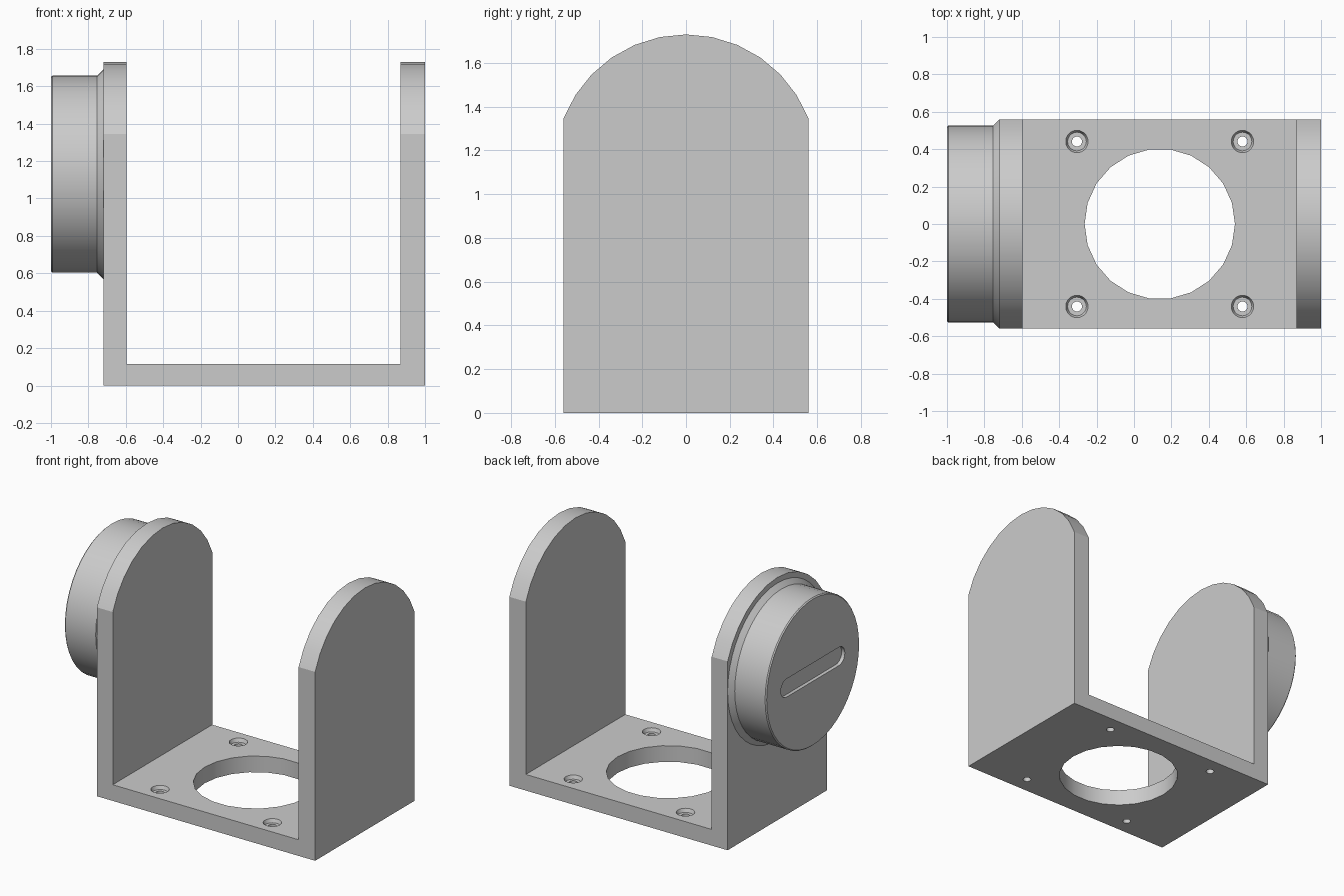
import bpy, bmesh, math
from mathutils import Matrix, Vector

if "Cube" in bpy.data.objects:
    bpy.data.objects.remove(bpy.data.objects["Cube"], do_unlink=True)

grey = bpy.data.materials.new("light grey")
grey.use_nodes = True
grey.diffuse_color = (0.6, 0.6, 0.6, 1)
grey.node_tree.nodes["Principled BSDF"].inputs["Base Color"].default_value = (0.6, 0.6, 0.6, 1)

AXIS_Z = 1.13      # height of the pivot axis
HALF_Y = 0.56      # half depth of the bracket
FLOOR = 0.115      # base thickness
X0, X1 = -0.72, 1.0


def make(name, bm):
    bmesh.ops.recalc_face_normals(bm, faces=bm.faces)
    mesh = bpy.data.meshes.new(name)
    bm.to_mesh(mesh)
    bm.free()
    mesh.materials.append(grey)
    obj = bpy.data.objects.new(name, mesh)
    bpy.context.collection.objects.link(obj)
    return obj


def extrude_x(name, outline, x0, x1):
    """Prism along x from a (y, z) outline."""
    bm = bmesh.new()
    face = bm.faces.new([bm.verts.new((x0, y, z)) for y, z in outline])
    new = bmesh.ops.extrude_face_region(bm, geom=[face])["geom"]
    verts = [v for v in new if isinstance(v, bmesh.types.BMVert)]
    bmesh.ops.translate(bm, verts=verts, vec=(x1 - x0, 0, 0))
    return make(name, bm)


def lathe(name, profile, sides, matrix):
    """Closed solid turned round z from (radius, height) pairs."""
    bm = bmesh.new()
    rings = []
    for r, h in profile:
        angles = [2 * math.pi * i / sides for i in range(sides)]
        rings.append([bm.verts.new((r * math.cos(a), r * math.sin(a), h)) for a in angles])
    for low, high in zip(rings, rings[1:]):
        for i in range(sides):
            j = (i + 1) % sides
            bm.faces.new((low[i], low[j], high[j], high[i]))
    bm.faces.new(rings[0])
    bm.faces.new(rings[-1])
    bm.transform(matrix)
    return make(name, bm)


def arc(cy, cz, r, start, end, steps):
    angles = [math.radians(start + (end - start) * i / steps) for i in range(steps + 1)]
    return [(cy + r * math.sin(a), cz + r * math.cos(a)) for a in angles]


def cut(obj, cutter):
    mod = obj.modifiers.new(cutter.name, "BOOLEAN")
    mod.operation = "DIFFERENCE"
    mod.solver = "EXACT"
    mod.object = cutter
    bpy.context.view_layer.objects.active = obj
    bpy.ops.object.modifier_apply(modifier=mod.name)
    bpy.data.objects.remove(cutter, do_unlink=True)


def smooth(obj, degrees):
    bpy.ops.object.select_all(action="DESELECT")
    obj.select_set(True)
    bpy.context.view_layer.objects.active = obj
    bpy.ops.object.shade_smooth_by_angle(angle=math.radians(degrees))


# U-shaped bracket: arched block with the middle removed
radius = 0.6
half = math.degrees(math.asin(HALF_Y / radius))
arch = arc(0, AXIS_Z, radius, -half, half, 12)
bracket = extrude_x("bracket", arch + [(HALF_Y, 0), (-HALF_Y, 0)], X0, X1)
opening = [(-1, FLOOR), (1, FLOOR), (1, 2), (-1, 2)]
cut(bracket, extrude_x("opening_cutter", opening, -0.595, 0.87))

# Large round opening in the base
cut(bracket, lathe("round_cutter", [(0.402, -0.1), (0.402, 0.3)], 22,
                   Matrix.Translation((0.138, 0, 0))))

# Four recessed screw holes in the base
screw = [(0.027, -0.1), (0.027, FLOOR - 0.025), (0.05, FLOOR - 0.025),
         (0.06, FLOOR), (0.06, FLOOR + 0.05)]
for x in (-0.305, 0.58):
    for y in (-0.441, 0.441):
        cut(bracket, lathe("screw_cutter", screw, 20, Matrix.Translation((x, y, 0))))
smooth(bracket, 25)

# Round knob on the right plate, with a flared foot and softened rim
knob_profile = [(0.56, 0), (0.527, 0.033), (0.527, 0.272), (0.52, 0.28)]
place = Matrix.Translation((X0, 0, AXIS_Z)) @ Matrix.Rotation(math.radians(-90), 4, "Y")
knob = lathe("knob", knob_profile, 44, place)

# Slot sunk into the knob face
slot = arc(0.295, AXIS_Z, 0.065, 0, 180, 10) + arc(-0.295, AXIS_Z, 0.065, 180, 360, 10)
cut(knob, extrude_x("slot_cutter", slot, -1.1, -0.975))
smooth(knob, 30)
